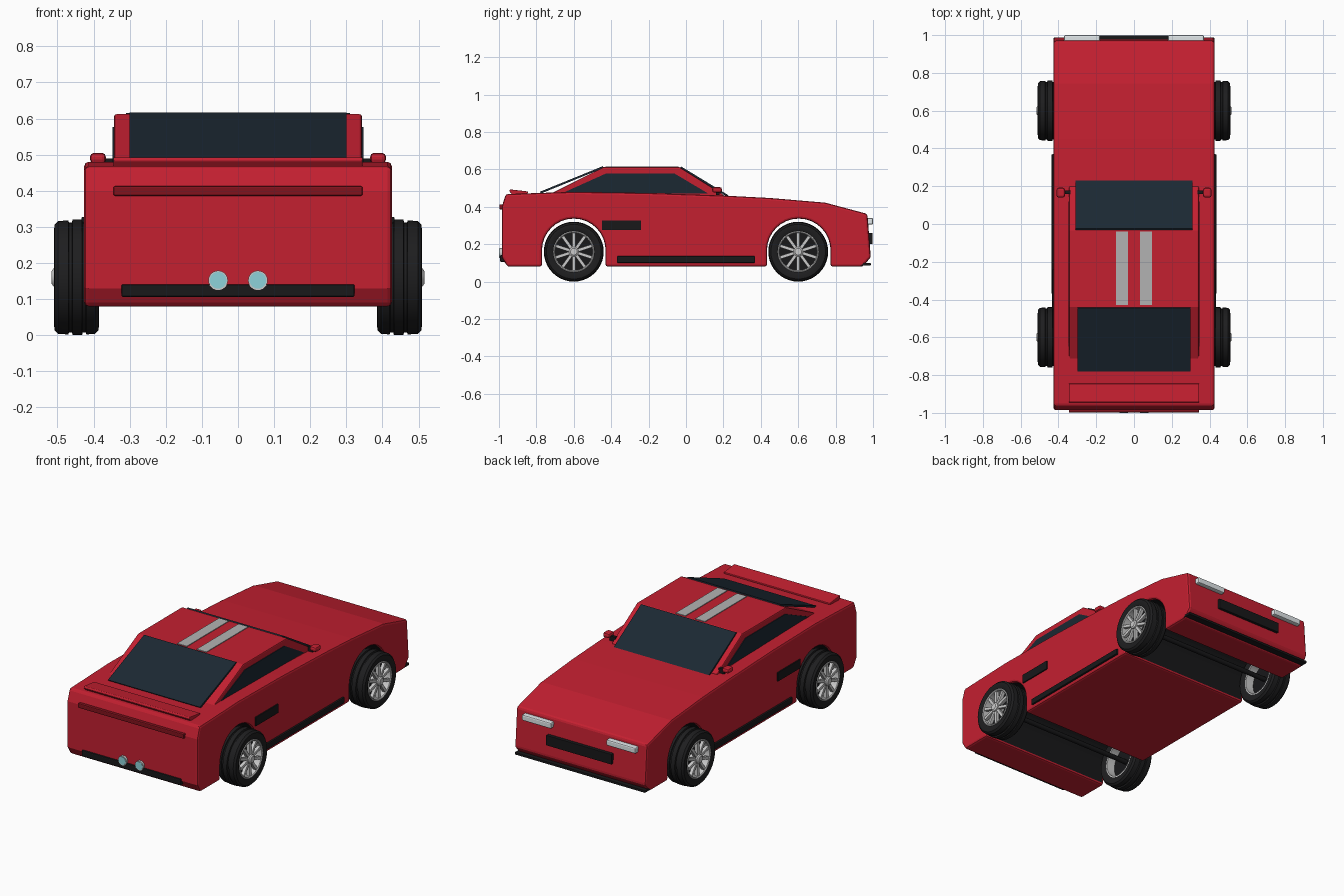
import bpy, bmesh
from math import pi, sin, cos, radians
from mathutils import Matrix, Vector

if "Cube" in bpy.data.objects:
    bpy.data.objects.remove(bpy.data.objects["Cube"])


def material(name, rgb):
    m = bpy.data.materials.new(name)
    m.diffuse_color = (*rgb, 1)
    m.use_nodes = True
    m.node_tree.nodes["Principled BSDF"].inputs["Base Color"].default_value = m.diffuse_color
    return m


RED = material("red_paint", (0.55, 0.014, 0.03))
DARK_RED = material("tail_red", (0.22, 0.006, 0.012))
BLACK = material("black_trim", (0.009, 0.009, 0.01))
RUBBER = material("rubber", (0.013, 0.013, 0.014))
GLASS = material("dark_glass", (0.011, 0.021, 0.032))
SILVER = material("silver", (0.55, 0.56, 0.58))
STRIPE = material("stripe_grey", (0.45, 0.45, 0.45))
LAMP = material("lamp_white", (0.75, 0.8, 0.82))
CYAN = material("cyan_lens", (0.27, 0.65, 0.7))


def finish(name, bm, mat, bevel=0, mirror=""):
    bmesh.ops.recalc_face_normals(bm, faces=bm.faces)
    me = bpy.data.meshes.new(name)
    bm.to_mesh(me)
    bm.free()
    ob = bpy.data.objects.new(name, me)
    bpy.context.collection.objects.link(ob)
    me.materials.append(mat)
    if bevel:
        b = ob.modifiers.new("bevel", "BEVEL")
        b.width, b.segments, b.limit_method = bevel, 2, "ANGLE"
        b.angle_limit = radians(35)
    if mirror:
        m = ob.modifiers.new("mirror", "MIRROR")
        m.use_axis = ("x" in mirror, "y" in mirror, False)
    return ob


def prism(name, pts, x0, x1, mat, bevel=0, mirror=""):
    """Extrude a (y, z) outline from x0 to x1."""
    bm = bmesh.new()
    f = bm.faces.new([bm.verts.new((x0, y, z)) for y, z in pts])
    ext = bmesh.ops.extrude_face_region(bm, geom=[f])["geom"]
    bmesh.ops.translate(bm, vec=(x1 - x0, 0, 0),
                        verts=[g for g in ext if isinstance(g, bmesh.types.BMVert)])
    return finish(name, bm, mat, bevel, mirror)


def box(name, x, y, z, mat, bevel=0, mirror=""):
    return prism(name, [(y[0], z[0]), (y[1], z[0]), (y[1], z[1]), (y[0], z[1])],
                 x[0], x[1], mat, bevel, mirror)


def lathe(name, pts, center, mat, axis="x", n=40, mirror=""):
    """Revolve a closed (along axis, radius) outline."""
    bm = bmesh.new()
    rings = []
    for i in range(n):
        a = 2 * pi * i / n
        c, s = cos(a), sin(a)
        rings.append([bm.verts.new((u, r * c, r * s) if axis == "x" else (r * c, u, r * s))
                      for u, r in pts])
    for i in range(n):
        p, q = rings[i], rings[(i + 1) % n]
        for j in range(len(pts)):
            k = (j + 1) % len(pts)
            bm.faces.new((p[j], p[k], q[k], q[j]))
    bmesh.ops.remove_doubles(bm, verts=bm.verts, dist=1e-5)
    bmesh.ops.translate(bm, verts=bm.verts, vec=center)
    ob = finish(name, bm, mat, 0, mirror)
    bpy.ops.object.select_all(action="DESELECT")
    ob.select_set(True)
    bpy.context.view_layer.objects.active = ob
    bpy.ops.object.shade_smooth_by_angle(angle=radians(35))
    return ob


# Body shell: side outline with wheel arches, black arch linings
def arch(cy):
    curve = [(cy - 0.17 * cos(pi * i / 16), 0.167 + 0.17 * sin(pi * i / 16)) for i in range(17)]
    return [(cy - 0.17, 0.08)] + curve + [(cy + 0.17, 0.08)]


outline = [(-0.955, 0.08)] + arch(-0.6) + arch(0.603) + [
    (0.945, 0.08), (0.988, 0.13), (0.97, 0.362), (0.745, 0.422), (0.45, 0.447),
    (0.2, 0.46), (-0.2, 0.474), (-0.6, 0.48), (-0.963, 0.468), (-0.985, 0.4), (-0.985, 0.13)]
body = prism("body", outline, -0.426, 0.426, RED, 0.012)
body.data.materials.append(BLACK)
for p in body.data.polygons:
    c = p.center
    if abs(p.normal.x) < 0.5 and 0.09 < c.z < 0.35 and min(abs(c.y - 0.6), abs(c.y + 0.6)) < 0.18:
        p.material_index = 1
body.modifiers["bevel"].material = 0

# Cabin and glass
prism("cabin", [(-0.72, 0.46), (0.2, 0.45), (0.2, 0.465), (-0.035, 0.612), (-0.44, 0.612),
                (-0.72, 0.472)], -0.343, 0.343, RED, 0.015)
prism("side_window", [(-0.65, 0.478), (0.12, 0.47), (-0.06, 0.577), (-0.43, 0.577)],
      0.335, 0.347, GLASS, 0, "x")
prism("windscreen", [(0.215, 0.457), (0.23, 0.46), (-0.025, 0.615), (-0.035, 0.608)],
      -0.31, 0.31, GLASS)
prism("rear_window", [(-0.775, 0.471), (-0.44, 0.608), (-0.445, 0.617), (-0.782, 0.48)],
      -0.3, 0.3, GLASS)
box("roof_stripe", (0.032, 0.095), (-0.43, -0.04), (0.606, 0.616), STRIPE, 0, "x")

# Mirrors
box("wing_mirror", (0.366, 0.41), (0.14, 0.192), (0.476, 0.505), RED, 0.011, "x")
box("mirror_stalk", (0.335, 0.372), (0.16, 0.178), (0.462, 0.49), BLACK, 0, "x")

# Side trim
box("side_skirt", (0.41, 0.437), (-0.37, 0.37), (0.1, 0.136), BLACK, 0.006, "x")
box("side_vent", (0.41, 0.433), (-0.45, -0.24), (0.275, 0.328), BLACK, 0.003, "x")

# Tail
prism("spoiler", [(-0.845, 0.472), (-0.845, 0.482), (-0.94, 0.493), (-0.945, 0.484),
                  (-0.93, 0.465)], -0.345, 0.345, RED, 0.003)
box("tail_light_bar", (-0.345, 0.345), (-0.998, -0.97), (0.386, 0.413), DARK_RED, 0.005)
box("rear_bumper", (-0.323, 0.323), (-0.995, -0.95), (0.106, 0.141), BLACK, 0.005)
lathe("exhaust_pipe", [(-0.95, 0), (-0.95, 0.027), (-0.998, 0.027), (-0.998, 0.022), (-0.99, 0.02),
                       (-0.99, 0)], (0.055, 0, 0.152), SILVER, "y", 24, "x")
lathe("exhaust_lens", [(-0.98, 0), (-0.98, 0.023), (-1.0, 0.023), (-1.0, 0)],
      (0.055, 0, 0.152), CYAN, "y", 24, "x")

# Nose
box("headlight", (0.18, 0.37), (0.96, 1.0), (0.305, 0.34), LAMP, 0.007, "x")
box("grille", (-0.213, 0.213), (0.96, 0.998), (0.2, 0.26), BLACK, 0.003)
box("front_splitter", (-0.425, 0.425), (0.93, 0.988), (0.086, 0.1), BLACK, 0.003)

# Wheels: one corner, mirrored to all four
hub = (0, 0.6, 0.16)
lathe("tyre", [(0.392, 0.108), (0.385, 0.125), (0.386, 0.146), (0.396, 0.156),
               (0.42, 0.158), (0.422, 0.152), (0.43, 0.152), (0.432, 0.16),
               (0.458, 0.16), (0.46, 0.152), (0.468, 0.152), (0.47, 0.158),
               (0.498, 0.156), (0.508, 0.146), (0.51, 0.125), (0.502, 0.108)],
      hub, RUBBER, mirror="xy")
lathe("rim_barrel", [(0.392, 0.1), (0.392, 0.11), (0.506, 0.11), (0.508, 0.105), (0.504, 0.1)],
      hub, SILVER, mirror="xy")
lathe("brake_disc", [(0.445, 0), (0.445, 0.101), (0.46, 0.101), (0.46, 0)],
      hub, BLACK, mirror="xy")
lathe("hub_cap", [(0.455, 0), (0.455, 0.026), (0.51, 0.026), (0.516, 0.018), (0.516, 0)],
      hub, SILVER, n=24, mirror="xy")
bm = bmesh.new()
for i in range(10):
    m = (Matrix.Translation(hub) @ Matrix.Rotation(2 * pi * i / 10, 4, "X")
         @ Matrix.Translation((0.492, 0, 0.062)) @ Matrix.Diagonal((0.02, 0.017, 0.082, 1)))
    bmesh.ops.create_cube(bm, size=1, matrix=m)
finish("wheel_spokes", bm, SILVER, 0.002, "xy")

# Axles
lathe("axle", [(0, 0), (0, 0.014), (0.45, 0.014), (0.45, 0)], hub, BLACK, n=12, mirror="xy")
